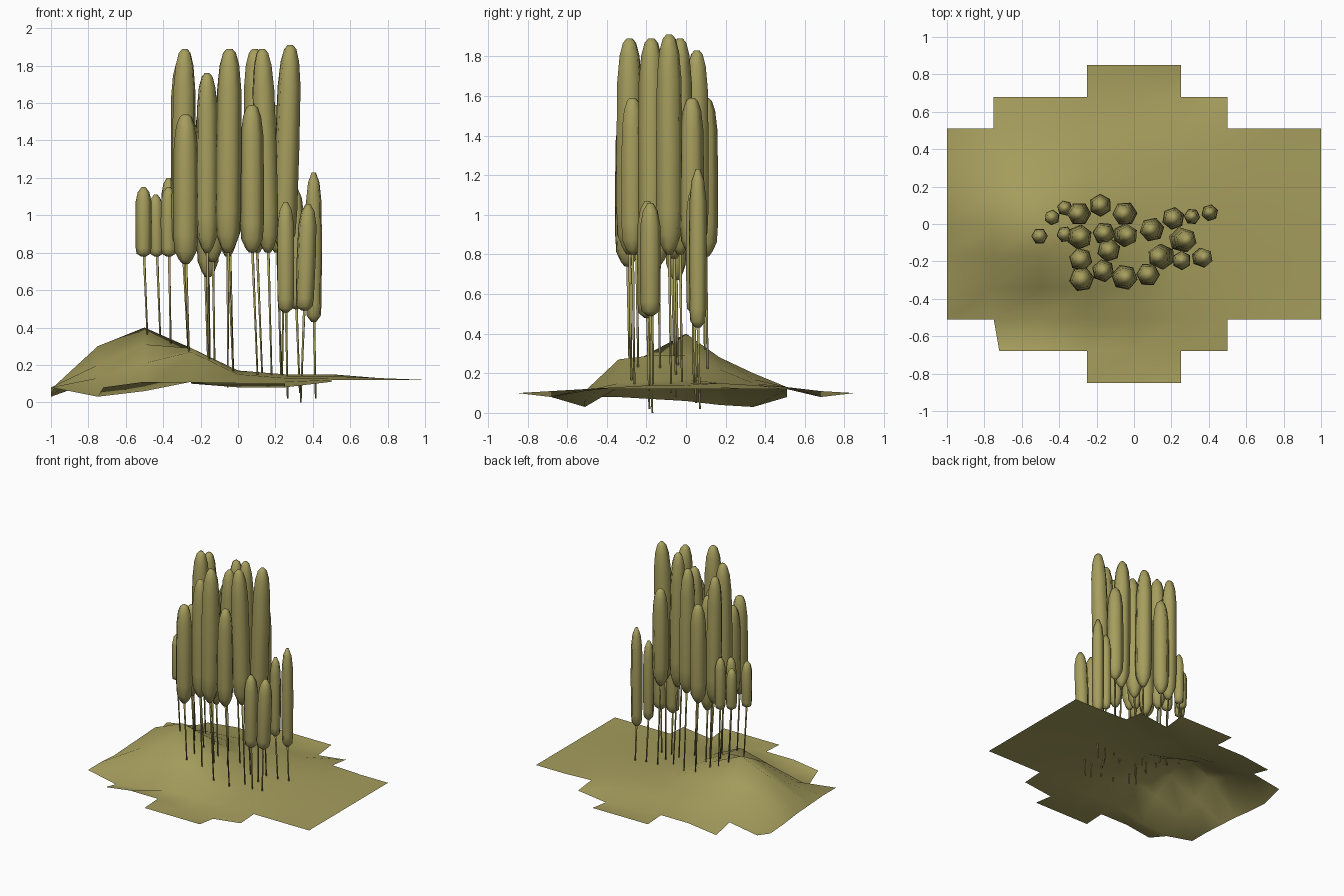
import bpy, bmesh, math
from mathutils import Vector

olive = bpy.data.materials.new("olive")
olive.diffuse_color = (0.38, 0.34, 0.11, 1)


def finish(bm, name, face_up=False):
    bmesh.ops.recalc_face_normals(bm, faces=bm.faces)
    if face_up and sum(f.normal.z for f in bm.faces) < 0:
        bmesh.ops.reverse_faces(bm, faces=bm.faces)
    for f in bm.faces:
        f.smooth = True
    me = bpy.data.meshes.new(name)
    bm.to_mesh(me)
    bm.free()
    me.materials.append(olive)
    ob = bpy.data.objects.new(name, me)
    bpy.context.collection.objects.link(ob)
    return ob


# Ground sheet: coarse grid with a stepped outline and a hill on the left
DX, DY = 0.25, 0.17
hill = {  # column index -> heights for rows y = -0.51 .. 0.51
    -4: (.08, .08, .07, .06, .04, .03, .08),
    -3: (.03, .13, .20, .30, .25, .18, .12),
    -2: (.06, .21, .31, .40, .28, .20, .13),
    -1: (.11, .27, .29, .29, .22, .17, .13),
    0: (.11, .15, .16, .17, .16, .15, .13),
    1: (.11, .13, .14, .15, .15, .14, .13),
    2: (.12, .13, .14, .14, .15, .14, .13),
    3: (.12, .12, .13, .13, .13, .12, .12),
    4: (.12,) * 7,
}


def ground_z(i, j):
    if abs(j) <= 3:
        return hill[i][j + 3]
    if abs(j) == 5:
        return 0.10
    return 0.08 if i in (-3, 0, 1) else 0.11


def row_span(j):
    edge = max(abs(j), abs(j + 1))
    return {5: (-1, 1), 4: (-3, 2)}.get(edge, (-4, 4))


bm = bmesh.new()
verts = {}


def gv(i, j):
    if (i, j) not in verts:
        x = -0.72 if (i, j) == (-3, -4) else i * DX
        verts[i, j] = bm.verts.new((x, j * DY, ground_z(i, j)))
    return verts[i, j]


for j in range(-5, 5):
    a, b = row_span(j)
    for i in range(a, b):
        bm.faces.new((gv(i, j), gv(i + 1, j), gv(i + 1, j + 1), gv(i, j + 1)))
finish(bm, "ground", face_up=True)


# Lathe-like tube along a straight, possibly leaning axis
def tube(bm, a, b, profile, sides, turn=0.0):
    a, b = Vector(a), Vector(b)
    rings = []
    for t, r in profile:
        c = a.lerp(b, t)
        rings.append([bm.verts.new(c + Vector((r * math.cos(turn + k * math.tau / sides),
                                               r * math.sin(turn + k * math.tau / sides), 0)))
                      for k in range(sides)])
    for lo, hi in zip(rings, rings[1:]):
        for k in range(sides):
            n = (k + 1) % sides
            bm.faces.new((lo[k], lo[n], hi[n], hi[k]))
    bm.faces.new(rings[0][::-1])
    bm.faces.new(rings[-1])


crown_shape = [(0, .25), (.03, .55), (.09, .9), (.2, .99), (.5, 1),
               (.8, .94), (.92, .76), (.98, .5), (1, .22)]
small_shape = [(0, .3), (.04, .85), (.12, .95), (.5, 1),
               (.8, .95), (.93, .7), (1, .25)]

# Trees: top x, y, crown bottom z, crown top z, radius, crown lean x, root x shift, root z
tall = [
    (-.30, .055, .80, 1.83, .064, .01, .03, .22),
    (-.285, -.07, .78, 1.89, .068, -.01, .03, .25),
    (-.285, -.19, .76, 1.50, .064, .0, .02, .25),
    (-.28, -.295, .74, 1.54, .068, .0, .02, .20),
    (-.18, .10, .79, 1.59, .062, .0, .02, .18),
    (-.16, -.05, .67, 1.60, .062, .0, .01, .16),
    (-.135, -.14, .75, 1.62, .064, .0, .01, .16),
    (-.165, -.25, .80, 1.76, .062, .0, .01, .15),
    (-.055, .055, .82, 1.83, .066, .01, .02, .12),
    (-.035, -.06, .78, 1.80, .064, -.02, .0, .08),
    (-.045, -.285, .80, 1.89, .070, -.01, .03, .13),
    (.09, -.03, .80, 1.89, .066, .01, .03, .12),
    (.13, -.175, .80, 1.89, .068, .03, .02, .12),
    (.075, -.27, .80, 1.59, .064, .0, .03, .12),
    (.21, .03, .80, 1.59, .062, .0, .02, .12),
    (.28, -.085, .80, 1.91, .068, -.035, -.01, .10),
]
small = [
    (-.505, -.065, .78, 1.15, .044, .0, .02, .36),
    (-.44, .035, .78, 1.11, .042, .005, .02, .32),
    (-.37, .085, .78, 1.20, .042, .0, .01, .32),
    (-.37, -.055, .78, 1.15, .044, .0, .01, .30),
    (.255, -.195, .48, 1.07, .052, .0, .01, .02),
    (.31, .04, .50, 1.14, .044, .0, .02, .05),
    (.405, .06, .43, 1.23, .046, .0, .01, .02),
    (.375, -.18, .49, 1.06, .054, -.02, -.02, 0),
]


def plant(trees, shape, kind):
    for n, (x, y, z0, z1, r, lean, shift, root) in enumerate(trees):
        bx = x + lean
        bm = bmesh.new()
        tube(bm, (bx, y, z0), (x, y, z1), [(t, r * s) for t, s in shape], 6, n * 0.4)
        finish(bm, f"{kind}_crown_{n + 1}")
        bm = bmesh.new()
        tube(bm, (bx + shift, y + .01, root), (bx, y, z0 + .05),
             [(0, .005), (.5, .006), (1, .008)], 5)
        finish(bm, f"{kind}_trunk_{n + 1}")


plant(tall, crown_shape, "tall_tree")
plant(small, small_shape, "small_tree")
